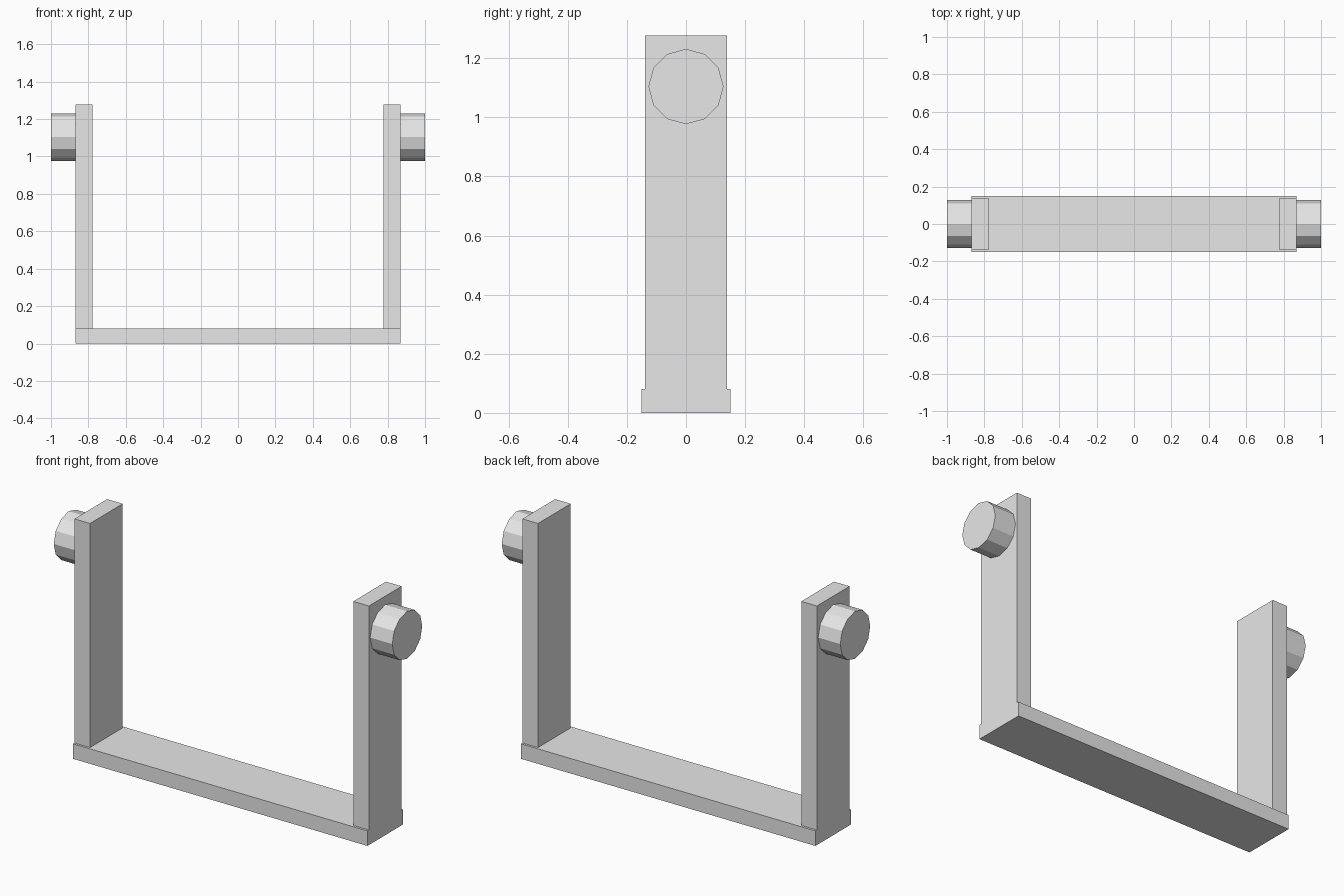
import bpy
import math

cube = bpy.data.objects.get("Cube")
if cube:
    bpy.data.objects.remove(cube, do_unlink=True)

# Single plain grey
grey = bpy.data.materials.new("light_grey")
grey.use_nodes = True
colour = (0.8, 0.8, 0.8, 1.0)
grey.diffuse_color = colour
grey.node_tree.nodes["Principled BSDF"].inputs["Base Color"].default_value = colour

HALF_WIDTH = 0.87    # outer face of the bracket
BASE_TOP = 0.08
ARM_TOP = 1.277
ARM_THICKNESS = 0.092
PIVOT_HEIGHT = 1.104


def box(name, size, centre):
    bpy.ops.mesh.primitive_cube_add(size=1, location=centre)
    obj = bpy.context.object
    obj.name = name
    obj.scale = size
    bpy.ops.object.transform_apply(location=False, rotation=False, scale=True)
    obj.data.materials.append(grey)
    return obj


# Base plate
box("base_plate", (2 * HALF_WIDTH, 0.3, BASE_TOP), (0, 0, BASE_TOP / 2))

# Upright arm and outward pivot peg on each side
for side, sign in (("left", 1), ("right", -1)):
    box(side + "_arm", (ARM_THICKNESS, 0.276, ARM_TOP - BASE_TOP),
        (sign * (HALF_WIDTH - ARM_THICKNESS / 2), 0, (ARM_TOP + BASE_TOP) / 2))

    bpy.ops.mesh.primitive_cylinder_add(
        vertices=12, radius=0.127, depth=1 - HALF_WIDTH,
        location=(sign * (1 + HALF_WIDTH) / 2, 0, PIVOT_HEIGHT),
        rotation=(0, math.pi / 2, 0))
    peg = bpy.context.object
    peg.name = side + "_pivot_peg"
    peg.data.materials.append(grey)
